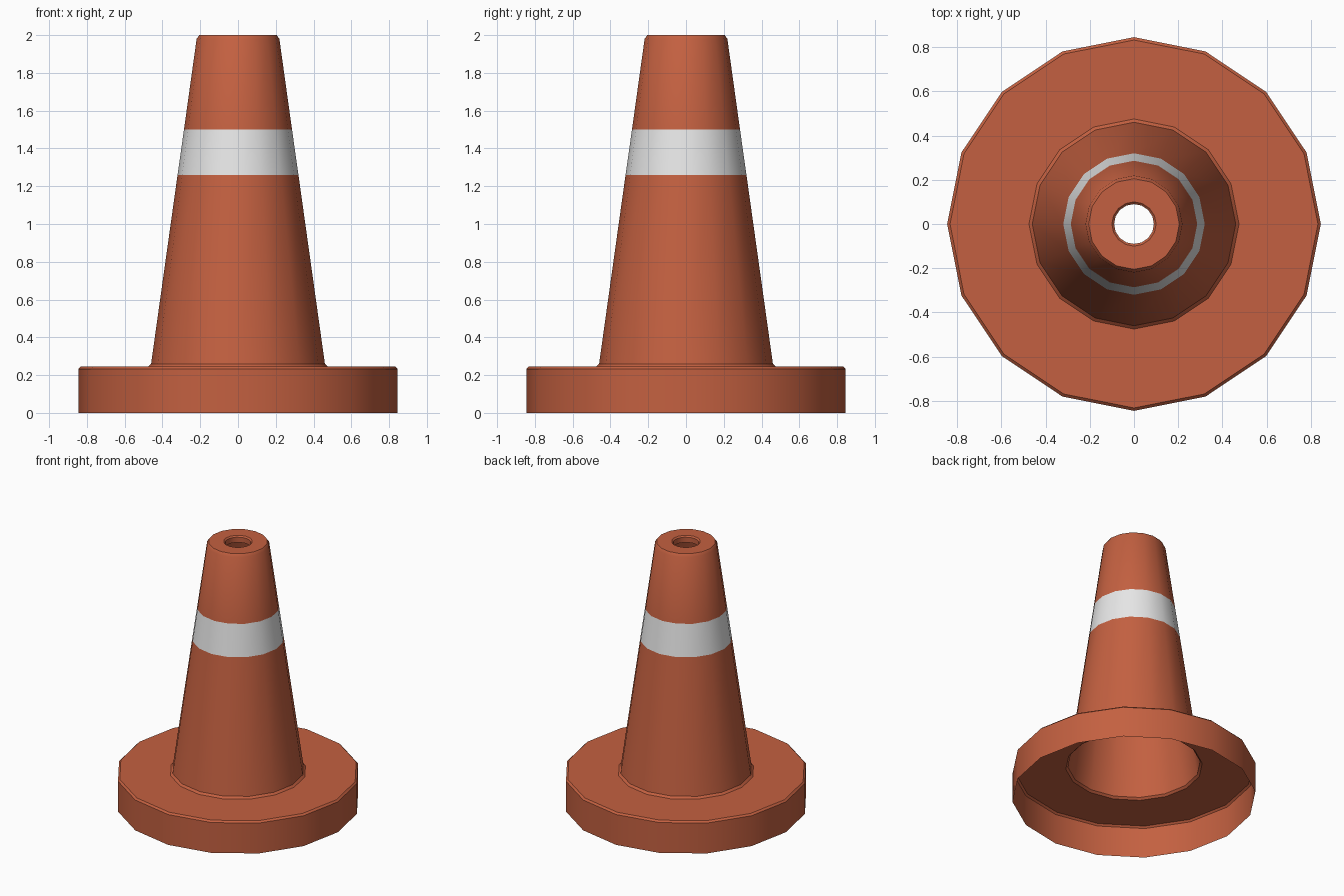
import bpy
import bmesh
import math

SIDES = 16

cube = bpy.data.objects.get("Cube")
if cube:
    bpy.data.objects.remove(cube, do_unlink=True)


def make_material(name, rgb):
    mat = bpy.data.materials.new(name)
    mat.use_nodes = True
    color = (*rgb, 1.0)
    mat.diffuse_color = color
    mat.node_tree.nodes["Principled BSDF"].inputs["Base Color"].default_value = color
    return mat


def lathe(name, profile, materials):
    """Revolve (radius, height) points, listed bottom to top, into an open shell."""
    bm = bmesh.new()
    rings = []
    for r, z in profile:
        angles = [2 * math.pi * i / SIDES for i in range(SIDES)]
        rings.append([bm.verts.new((r * math.cos(a), r * math.sin(a), z)) for a in angles])
    for low, high in zip(rings, rings[1:]):
        for i in range(SIDES):
            j = (i + 1) % SIDES
            bm.faces.new((low[i], low[j], high[j], high[i]))
    mesh = bpy.data.meshes.new(name)
    bm.to_mesh(mesh)
    bm.free()
    for mat in materials:
        mesh.materials.append(mat)
    obj = bpy.data.objects.new(name, mesh)
    bpy.context.collection.objects.link(obj)
    bpy.ops.object.select_all(action="DESELECT")
    obj.select_set(True)
    bpy.context.view_layer.objects.active = obj
    bpy.ops.object.shade_smooth_by_angle(angle=math.radians(30))
    return obj


orange = make_material("orange rubber", (0.55, 0.118, 0.052))
white = make_material("reflective white", (0.8, 0.8, 0.8))

# Hollow base: side wall, bevelled rim and flat top up to the cone
lathe("base", [(0.845, 0), (0.845, 0.232), (0.832, 0.245), (0.475, 0.245)], [orange])

# Cone: flared foot, tapering wall split at the band, bevelled top, hole with a short lip
BAND_LOW, BAND_HIGH = 1.26, 1.5
cone = lathe("cone", [
    (0.475, 0.245), (0.46, 0.26),
    (0.32, BAND_LOW), (0.286, BAND_HIGH),
    (0.219, 1.98), (0.205, 2.0),
    (0.1, 2.0), (0.09, 1.99), (0.09, 1.95),
], [orange, white])

# Reflective band, chosen by height
for face in cone.data.polygons:
    if BAND_LOW < face.center.z < BAND_HIGH:
        face.material_index = 1
